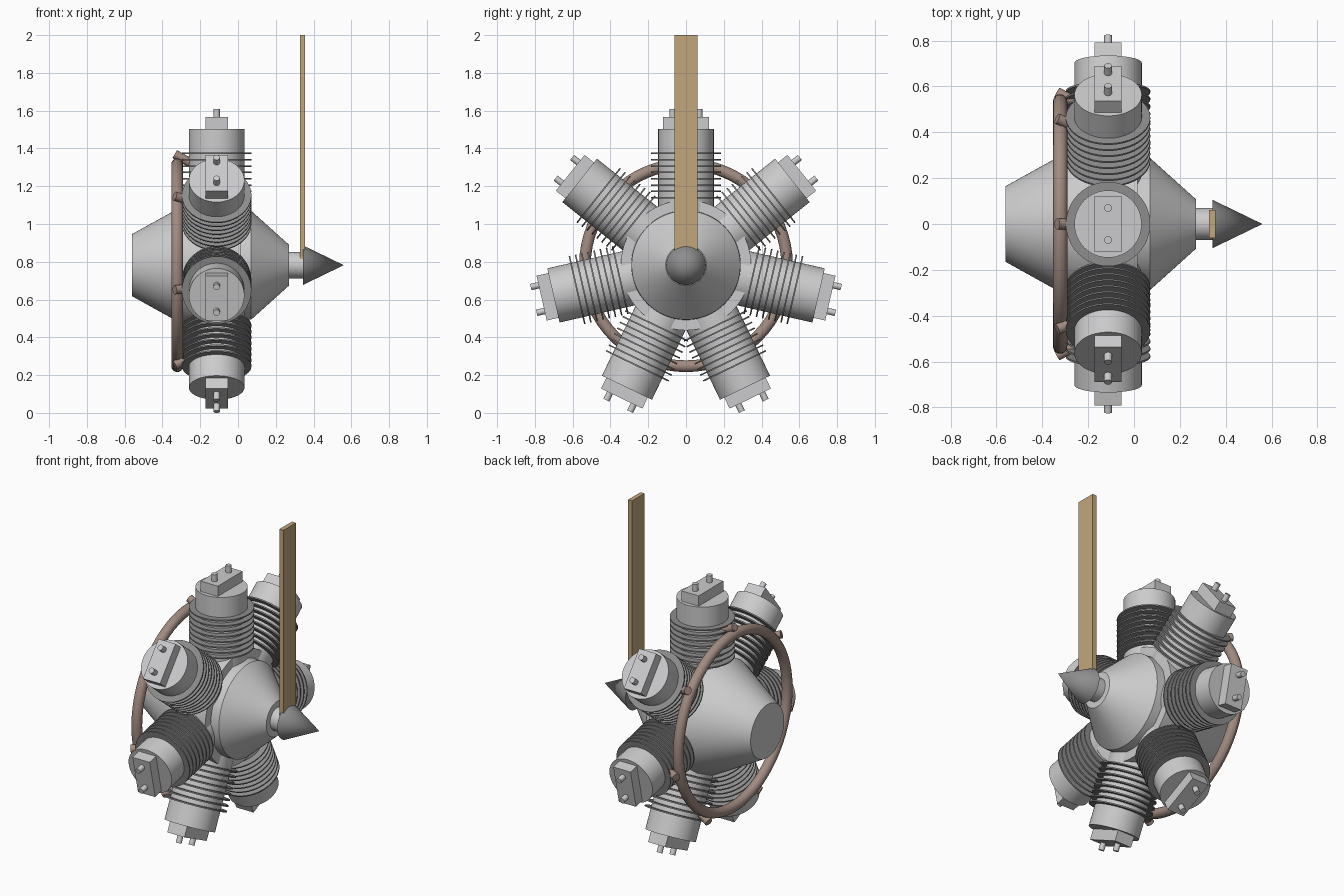
import bpy, bmesh, math
from mathutils import Matrix, Vector

if "Cube" in bpy.data.objects:
    bpy.data.objects.remove(bpy.data.objects["Cube"])

AXIS_Z = 0.782      # height of the crankshaft axis
BANK_X = -0.113     # plane of the cylinder bank
COUNT = 7


def material(name, rgb):
    m = bpy.data.materials.new(name)
    m.diffuse_color = (*rgb, 1)
    m.use_nodes = True
    m.node_tree.nodes["Principled BSDF"].inputs["Base Color"].default_value = m.diffuse_color
    return m


ALUMINIUM = material("light aluminium", (0.60, 0.60, 0.61))
DARK = material("dark steel", (0.27, 0.27, 0.275))
WOOD = material("wood", (0.54, 0.38, 0.20))
COPPER = material("exhaust brown", (0.36, 0.26, 0.22))


def finish(name, bm, mat, matrix):
    bmesh.ops.recalc_face_normals(bm, faces=bm.faces)
    me = bpy.data.meshes.new(name)
    bm.to_mesh(me)
    bm.free()
    me.materials.append(mat)
    for p in me.polygons:
        p.use_smooth = True
    me.set_sharp_from_angle(angle=math.radians(32))
    ob = bpy.data.objects.new(name, me)
    ob.matrix_world = matrix
    bpy.context.collection.objects.link(ob)
    return ob


def lathe(name, profile, mat, matrix, segs=48):
    """Revolve (radius, height) points around local z; open ends are capped."""
    bm = bmesh.new()
    rings = []
    for r, h in profile:
        if r == 0:
            rings.append([bm.verts.new((0, 0, h))] * segs)
        else:
            rings.append([bm.verts.new((r * math.cos(math.tau * i / segs),
                                        r * math.sin(math.tau * i / segs), h))
                          for i in range(segs)])
    for a, b in zip(rings, rings[1:]):
        for i in range(segs):
            j = (i + 1) % segs
            quad = list(dict.fromkeys((a[i], a[j], b[j], b[i])))
            bm.faces.new(quad)
    for (r, _), ring in ((profile[0], rings[0]), (profile[-1], rings[-1])):
        if r > 0:
            bm.faces.new(ring)
    return finish(name, bm, mat, matrix)


def box(name, size, centre, mat, matrix):
    bm = bmesh.new()
    bmesh.ops.create_cube(bm, size=1, matrix=Matrix.Translation(centre) @ Matrix.Diagonal((*size, 1)))
    return finish(name, bm, mat, matrix)


HUB = Matrix.Translation((0, 0, AXIS_Z))
ALONG_X = HUB @ Matrix.Rotation(math.pi / 2, 4, 'Y')

# Crankcase with tapered rear, front flange and nose cone
lathe("crankcase", [(0.165, -0.56), (0.345, -0.235), (0.345, 0.015), (0.29, 0.015),
                    (0.288, 0.07), (0.108, 0.27)], ALUMINIUM, ALONG_X, 64)

# Propeller shaft, spinner and blade
lathe("propeller_shaft", [(0.07, 0.26), (0.07, 0.345)], ALUMINIUM, ALONG_X, 32)
lathe("spinner", [(0.105, 0.343), (0, 0.56)], DARK, ALONG_X, 48)
box("propeller_blade", (0.028, 0.122, 2 - AXIS_Z), (0.342, 0, (2 - AXIS_Z) / 2), WOOD, HUB)

# Exhaust collector ring
tube = [(0.535 + 0.031 * math.cos(math.tau * i / 16), -0.322 + 0.031 * math.sin(math.tau * i / 16))
        for i in range(17)]
ring = lathe("exhaust_ring", tube, COPPER, ALONG_X, 64)
bm = bmesh.new()
bm.from_mesh(ring.data)
bmesh.ops.delete(bm, geom=[f for f in bm.faces if len(f.verts) > 4], context='FACES_ONLY')
bmesh.ops.remove_doubles(bm, verts=bm.verts, dist=1e-5)
bmesh.ops.recalc_face_normals(bm, faces=bm.faces)
bm.to_mesh(ring.data)
bm.free()

for n in range(COUNT):
    spoke = HUB @ Matrix.Rotation(math.tau * n / COUNT, 4, 'X')
    bank = spoke @ Matrix.Translation((BANK_X, 0, 0))

    # Barrel and head
    lathe(f"cylinder_barrel_{n}", [(0.147, 0.28), (0.147, 0.72)], ALUMINIUM, bank)

    # Cooling fins
    for k in range(8):
        h = 0.357 + k * 0.0335
        lathe(f"cooling_fin_{n}_{k}", [(0.14, h - 0.004), (0.184, h - 0.004),
                                       (0.184, h + 0.004), (0.14, h + 0.004)], DARK, bank)

    # Rocker box with two valve stems
    box(f"rocker_box_{n}", (0.118, 0.243, 0.07), (0, 0, 0.749), ALUMINIUM, bank)
    for side in (-1, 1):
        lathe(f"valve_stem_{n}_{side}", [(0.017, 0.76), (0.017, 0.827)], ALUMINIUM,
              bank @ Matrix.Translation((0, side * 0.07, 0)), 16)

    # Exhaust stub from the cylinder to the ring
    a, b = Vector((-0.335, 0, 0.588)), Vector((-0.24, 0, 0.535))
    turn = (b - a).to_track_quat('Z', 'Y').to_matrix().to_4x4()
    lathe(f"exhaust_stub_{n}", [(0.024, 0), (0.024, (b - a).length)], COPPER,
          spoke @ Matrix.Translation(a) @ turn, 16)
